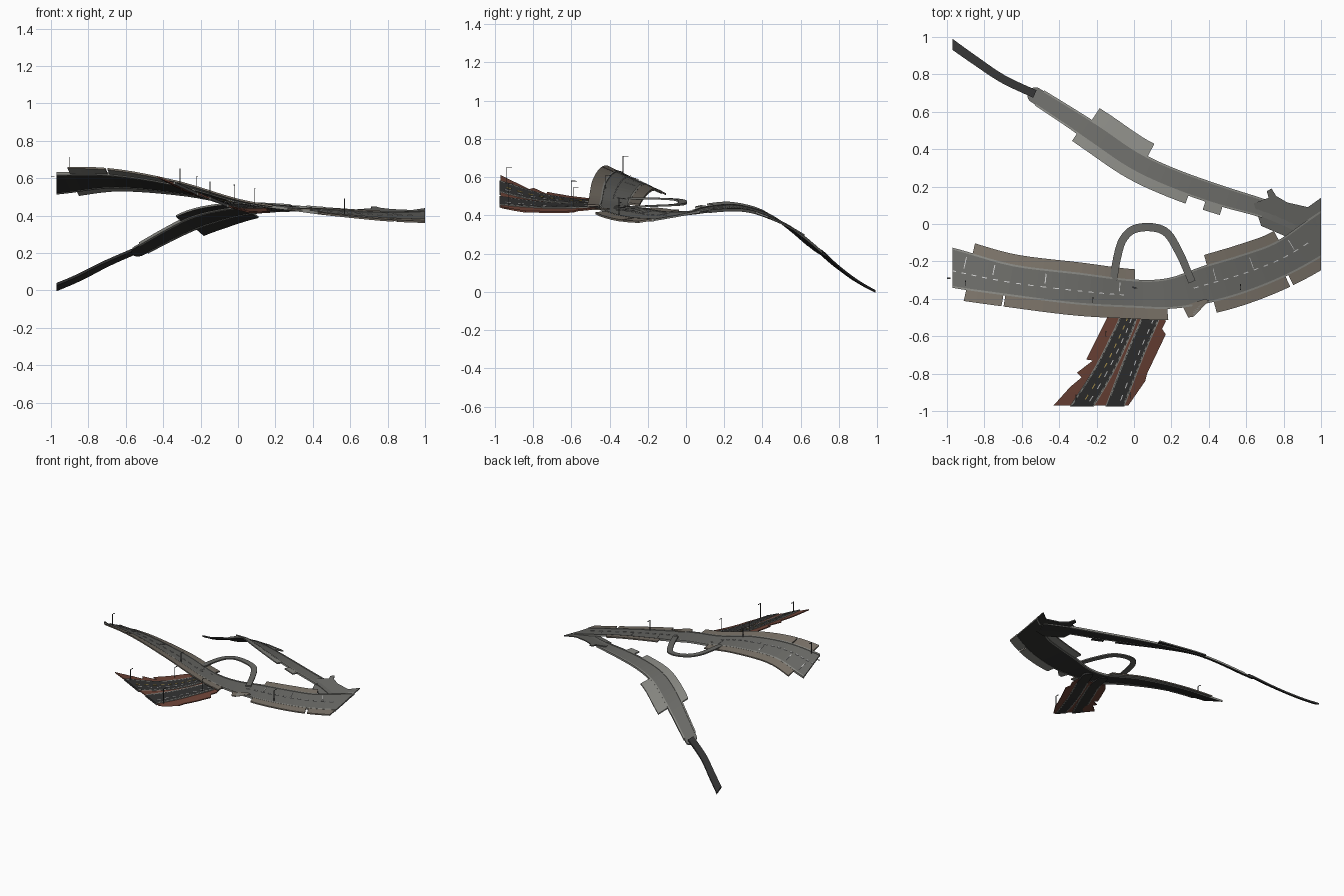
import bpy, bmesh, math
from mathutils import Vector

if "Cube" in bpy.data.objects:
    bpy.data.objects.remove(bpy.data.objects["Cube"])


def material(name, rgb):
    m = bpy.data.materials.new(name)
    m.diffuse_color = (*rgb, 1)
    m.use_nodes = True
    m.node_tree.nodes["Principled BSDF"].inputs["Base Color"].default_value = m.diffuse_color
    return m


GREY = material("grey_asphalt", (.14, .14, .13))
DARK = material("dark_asphalt", (.03, .03, .03))
UNDER = material("underside", (.03, .03, .028))
CURB = material("curb_stone", (.24, .24, .22))
TAN = material("tan_paving", (.19, .165, .135))
BRICK = material("brick_paving", (.15, .055, .037))
WHITE = material("white_paint", (.6, .6, .58))
YELLOW = material("yellow_paint", (.45, .32, .08))
METAL = material("lamp_metal", (.08, .08, .08))


def finish(name, bm, top, under):
    """Clip to the tile borders, assign top and underside, make the object."""
    for co, no in (((1, 0, 0), (1, 0, 0)), ((-.97, 0, 0), (-1, 0, 0)), ((0, -.975, 0), (0, -1, 0))):
        bmesh.ops.bisect_plane(bm, geom=bm.verts[:] + bm.edges[:] + bm.faces[:],
                               plane_co=co, plane_no=no, clear_outer=True)
    bmesh.ops.holes_fill(bm, edges=[e for e in bm.edges if e.is_boundary], sides=0)
    bmesh.ops.recalc_face_normals(bm, faces=bm.faces[:])
    bm.normal_update()
    for f in bm.faces:
        f.material_index = 1 if f.normal.z < -.3 else 0
    me = bpy.data.meshes.new(name)
    bm.to_mesh(me)
    bm.free()
    me.materials.append(top)
    me.materials.append(under)
    bpy.context.collection.objects.link(bpy.data.objects.new(name, me))


def sample(path, u):
    """Catmull-Rom through stations (x, y, z, half width, bank)."""
    i = max(0, min(int(u), len(path) - 2))
    t = u - i
    k = [path[max(0, min(j, len(path) - 1))] for j in (i - 1, i, i + 1, i + 2)]
    return [.5 * (2 * b + (c - a) * t + (2 * a - 5 * b + 4 * c - d) * t * t
                  + (3 * b - a - 3 * c + d) * t ** 3) for a, b, c, d in zip(*k)]


def frame(path, u):
    p = sample(path, u)
    a, b = sample(path, max(0, u - .02)), sample(path, min(len(path) - 1, u + .02))
    d = (Vector(b[:3]) - Vector(a[:3])).normalized()
    return Vector(p[:3]), d, p[3], p[4]


def ribbon(name, path, left, right, spans=None, top=GREY, under=UNDER, lift=0, thick=.01, cap=False):
    """Strip along a path; left/right = (factor of half width, extra offset)."""
    bm = bmesh.new()
    for u0, u1 in spans or [(0, len(path) - 1)]:
        n = max(1, math.ceil((u1 - u0) * 5))
        frames = [frame(path, u0 + (u1 - u0) * i / n) for i in range(n + 1)]
        if cap:
            p, d, w, b = frames[0]
            frames[:0] = [(p - d * w * math.cos(a), d, w * math.sin(a), b)
                          for a in [math.pi / 2 * (i + .3) / 8 for i in range(8)]]
        rings = []
        for p, d, w, b in frames:
            side = Vector((-d.y, d.x, 0)).normalized()
            ring = []
            for (f, e), z in ((left, lift), (right, lift), (right, lift - thick), (left, lift - thick)):
                o = f * w + e
                ring.append(bm.verts.new(p + side * o + Vector((0, 0, b * o + z))))
            rings.append(ring)
        for r, s in zip(rings, rings[1:]):
            for i in range(4):
                bm.faces.new((r[i], r[i - 1], s[i - 1], s[i]))
        bm.faces.new(rings[0])
        bm.faces.new(rings[-1])
    finish(name, bm, top, under)


def slab(name, pts, height, top, under, thick=.008, lift=0):
    """Flat outline gridded, draped over height(x, y) and thickened."""
    bm = bmesh.new()
    f = bm.faces.new([bm.verts.new((x, y, 0)) for x, y in pts])
    bmesh.ops.triangulate(bm, faces=[f])
    for axis in ((1, 0, 0), (0, 1, 0)):
        for i in range(-10, 11):
            bmesh.ops.bisect_plane(bm, geom=bm.verts[:] + bm.edges[:] + bm.faces[:],
                                   plane_co=Vector(axis) * i * .1, plane_no=axis)
    for v in bm.verts:
        v.co.z = height(v.co.x, v.co.y) + lift
    ext = bmesh.ops.extrude_face_region(bm, geom=bm.faces[:], use_keep_orig=True)
    for g in ext["geom"]:
        if isinstance(g, bmesh.types.BMVert):
            g.co.z -= thick
    finish(name, bm, top, under)


def curbs(name, path, spans=None):
    for tag, s in (("left", 1), ("right", -1)):
        ribbon(f"{name}_{tag}_curb", path, (s, .005), (s, -.005), spans, CURB, CURB, .004, .016)


def dashes(name, path, factor, u0, u1, n, mat=WHITE, width=.0025):
    step = (u1 - u0) / n
    spans = [(u0 + i * step, u0 + (i + .45) * step) for i in range(n)]
    ribbon(name, path, (factor, width), (factor, -width), spans, mat, mat, .006, .004)


# Main avenue, west to east
main = [(-1.2, -.18, .56, .1, -.48), (-.97, -.235, .577, .1, -.48), (-.66, -.30, .592, .08, -.4),
        (-.3, -.345, .545, .08, -.25), (0, -.372, .472, .07, -.13), (.2, -.37, .446, .078, -.02),
        (.4, -.32, .427, .095, .08), (.6, -.26, .412, .095, .14), (.8, -.18, .4, .09, .18),
        (1, -.055, .4, .1, .2), (1.2, .08, .41, .1, .2)]
ribbon("main_road", main, (1, 0), (-1, 0))
curbs("main", main)
ribbon("main_north_sidewalk", main, (1, .06), (1, 0), [(1.3, 4), (6.08, 8.1)], TAN, CURB, .003)
ribbon("main_south_sidewalk", main, (-1, 0), (-1, -.065),
       [(1.33, 1.93), (1.96, 4.0), (4.0, 4.85), (6, 7.85), (7.92, 10)], TAN, CURB, .003)
dashes("main_lane_dashes", main, -.15, 1, 3.9, 16)
dashes("main_east_lane_dashes", main, 0, 5.6, 8.8, 12)
for i, u in enumerate((1.2, 1.7, 2.5, 3.7, 6.2, 7.2, 8.3)):
    ribbon(f"stop_line_{i}", main, (.75, 0), (.1, 0), [(u, u + .015)], WHITE, WHITE, .005, .003)

# North road and its narrow continuation down the hill
north = [(-.53, .69, .217, .042, -.45), (-.35, .575, .315, .046, -.48), (-.2, .475, .382, .05, -.48),
         (0, .34, .43, .05, -.36), (.2, .245, .443, .05, -.22), (.45, .155, .437, .05, -.1),
         (.7, .08, .425, .045, 0), (.9, 0, .41, .05, .1)]
ribbon("north_road", north, (1, 0), (-1, 0), cap=True)
curbs("north", north, [(.2, 6)])
ribbon("north_road_upper_sidewalk", north, (1, .08), (1, 0), [(1.65, 3.25)], CURB, UNDER, .003)
ribbon("north_road_lower_sidewalk", north, (-1, 0), (-1, -.05), [(1.5, 4.45)], CURB, UNDER, .003)
ribbon("north_road_bus_bay", north, (-1, 0), (-1, -.05), [(4.8, 5.15)], CURB, UNDER, .003)
lane = [(-.53, .695, .222, .022, -.4), (-.7, .775, .148, .022, -.4), (-.85, .875, .072, .023, -.4),
        (-.97, .96, .021, .024, -.4), (-1.05, 1.02, -.01, .024, -.4)][::-1]
ribbon("hill_lane", lane, (1, 0), (-1, 0), top=DARK, lift=.004, thick=.014)

# East junction where the two roads meet
slab("east_junction", [(.64, .11), (.66, .05), (.68, -.01), (.82, -.07), (1, -.04), (1, .14), (.93, .09),
                       (.82, .115), (.76, .15), (.735, .19), (.71, .175), (.72, .14)],
     lambda x, y: .412 + .2 * y, GREY, UNDER)

# Loop ramp
loop = [(-.11, -.30, .49, .02, 0), (-.09, -.18, .49, .021, 0), (-.06, -.085, .487, .021, 0),
        (0, -.028, .48, .022, 0), (.1, -.018, .466, .022, 0), (.18, -.052, .457, .022, 0),
        (.245, -.16, .452, .021, 0), (.285, -.25, .448, .02, 0), (.31, -.31, .444, .02, 0)]
ribbon("loop_ramp", loop, (1, 0), (-1, 0), top=GREY, under=GREY, lift=.003)
slab("curb_spur", [(.26, -.44), (.29, -.5), (.32, -.495), (.31, -.45), (.4, -.41), (.38, -.4)],
     lambda x, y: .44 + .05 * (y + .4), TAN, CURB)


# Twin south roads on brick paving
def south_z(x, y):
    t = max(0, min(1, (y + .97) / .47))
    return (1 - t) * (.447 - .41 * (x + .03)) + t * (.465 - .17 * x)


def south_path(pts):
    return [(x, y, south_z(x, y), w, -.41 + .24 * max(0, min(1, (y + .97) / .47))) for x, y, w in pts]


west = south_path([(-.005, -.375, .04), (-.03, -.5, .042), (-.09, -.64, .045), (-.17, -.8, .047),
                   (-.275, -.97, .05), (-.36, -1.1, .05)])
east = south_path([(.142, -.37, .04), (.09, -.5, .042), (.025, -.65, .042), (-.035, -.8, .043),
                   (-.1, -.97, .043), (-.15, -1.1, .043)])
slab("brick_paving", [(-.14, -.495), (-.255, -.725), (-.22, -.73), (-.305, -.795), (-.28, -.82), (-.34, -.87),
                      (-.43, -.97), (-.03, -.97), (.01, -.82), (.06, -.84), (.07, -.8), (.17, -.59),
                      (.15, -.56), (.17, -.52), (.16, -.46), (-.1, -.45)], south_z, BRICK, BRICK)
for name, path in (("south_west", west), ("south_east", east)):
    ribbon(name + "_road", path, (1, 0), (-1, 0), top=DARK, lift=.004, thick=.016, cap=True)
    curbs(name, path, [(.9, 5)])
    dashes(name + "_lane_dashes", path, .4, 1, 4, 8)
    ribbon(name + "_stop_line", path, (.8, 0), (-.8, 0), [(.8, .83)], WHITE, WHITE, .007, .003)
dashes("south_west_centre_line", west, -.1, 1, 4, 9, YELLOW)


# Street lamps: pole, arm and lamp head
def box(bm, centre, size):
    vs = bmesh.ops.create_cube(bm, size=1)["verts"]
    for v in vs:
        v.co = Vector([c + a * s for c, a, s in zip(centre, v.co, size)])


lamps = [(-.9, -.33, .62, .71), (-.31, -.94, .555, .65), (-.22, -.42, .54, .61), (-.15, -.6, .5, .58),
         (-.02, -.93, .45, .565), (.09, -.59, .445, .545), (.57, -.35, .4, .49)]
for i, (x, y, z0, z1) in enumerate(lamps):
    bm = bmesh.new()
    box(bm, (x, y, (z0 + z1) / 2), (.004, .004, z1 - z0))
    box(bm, (x, y + .01, z1), (.003, .024, .003))
    box(bm, (x, y + .024, z1 - .001), (.006, .01, .004))
    finish(f"street_lamp_{i}", bm, METAL, METAL)
bpy.ops.mesh.primitive_cube_add(size=1, location=(-.99, -.29, .607))
end_lamp = bpy.context.object
end_lamp.name = "end_lamp_head"
end_lamp.scale = (.02, .006, .004)
end_lamp.data.materials.append(METAL)
